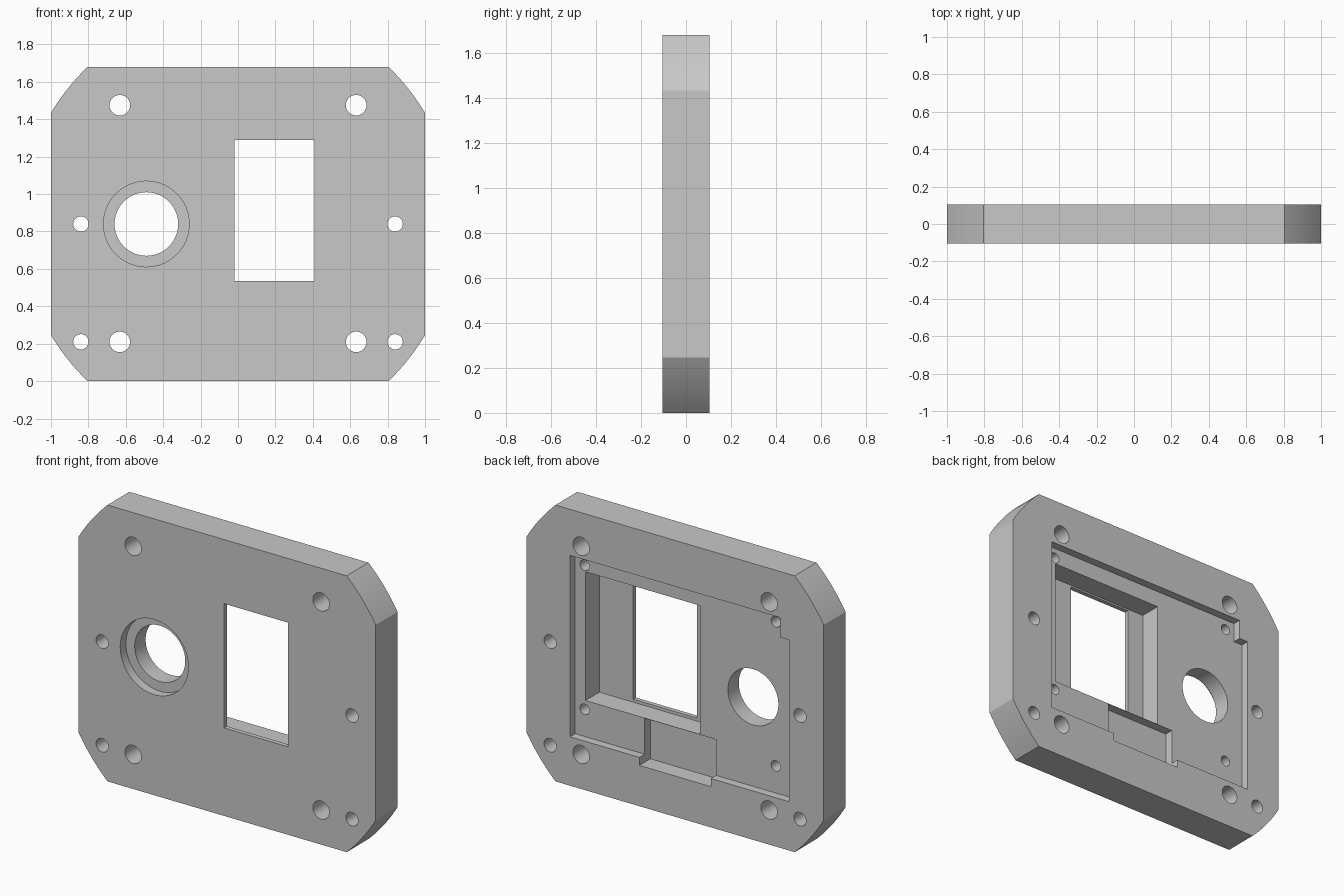
import bpy, bmesh, math

cube = bpy.data.objects.get("Cube")
if cube:
    bpy.data.objects.remove(cube, do_unlink=True)

FRONT, BACK = -0.105, 0.105
MID_Z = 0.84
OVER = 0.05          # how far cutters reach past a surface

grey = bpy.data.materials.new("plain grey")
grey.use_nodes = True
colour = (0.58, 0.58, 0.58, 1)
grey.diffuse_color = colour
grey.node_tree.nodes["Principled BSDF"].inputs["Base Color"].default_value = colour


def prism(name, outline, y0, y1):
    """Extrude an (x, z) outline from y0 to y1."""
    bm = bmesh.new()
    face = bm.faces.new([bm.verts.new((x, y0, z)) for x, z in outline])
    ext = bmesh.ops.extrude_face_region(bm, geom=[face])
    moved = [g for g in ext["geom"] if isinstance(g, bmesh.types.BMVert)]
    bmesh.ops.translate(bm, verts=moved, vec=(0, y1 - y0, 0))
    bmesh.ops.recalc_face_normals(bm, faces=bm.faces)
    mesh = bpy.data.meshes.new(name)
    bm.to_mesh(mesh)
    bm.free()
    mesh.materials.append(grey)
    obj = bpy.data.objects.new(name, mesh)
    bpy.context.scene.collection.objects.link(obj)
    return obj


def circle(x, z, r, n=48):
    return [(x + r * math.cos(math.tau * i / n), z + r * math.sin(math.tau * i / n))
            for i in range(n)]


def rect(x0, x1, z0, z1):
    return [(x0, z0), (x1, z0), (x1, z1), (x0, z1)]


# Plate: a rectangle whose corners are trimmed by one large circle
R = 1.163
a0 = math.asin(math.sqrt(R * R - 1) / R)
a1 = math.asin(MID_Z / R)
arc = [a0 + (a1 - a0) * i / 10 for i in range(11)]
angles = (arc + [math.pi - a for a in reversed(arc)]
          + [math.pi + a for a in arc] + [-a for a in reversed(arc)])
plate = prism("mounting_plate",
              [(R * math.cos(a), MID_Z + R * math.sin(a)) for a in angles], FRONT, BACK)

cutters = []


def through(outline):
    cutters.append(prism("cutter", outline, FRONT - OVER, BACK + OVER))


def pocket(outline, depth):
    cutters.append(prism("cutter", outline, BACK - depth, BACK + OVER))


# Stepped rear pockets: shallow tray, lower recess, deep window pocket
pocket([(0.707, 0.297), (0.707, 1.40), (-0.707, 1.40),
        (-0.707, 1.28), (-0.767, 1.28), (-0.767, 0.297)], 0.05)
pocket(rect(-0.24, 0.24, 0.248, 0.515), 0.105)
pocket(rect(-0.132, 0.638, 0.517, 1.30), 0.183)

# Window and round opening with its front counterbore
through(rect(-0.02, 0.41, 0.535, 1.29))
through(circle(-0.49, MID_Z, 0.17, 64))
cutters.append(prism("cutter", circle(-0.49, MID_Z, 0.229, 64), FRONT - OVER, FRONT + 0.055))

# Fixing holes, mirrored left and right, and blind holes in the tray
for side in (-1, 1):
    for z in (0.21, 1.475):
        through(circle(side * 0.632, z, 0.055))
    for z in (0.21, MID_Z):
        through(circle(side * 0.84, z, 0.041))
    for z in (0.462, 1.338):
        pocket(circle(side * 0.643, z, 0.032, 32), 0.15)

# Cut everything out and bake the result
for cutter in cutters:
    cutter.hide_render = True
    mod = plate.modifiers.new("cut", "BOOLEAN")
    mod.operation = "DIFFERENCE"
    mod.solver = "EXACT"
    mod.object = cutter
graph = bpy.context.evaluated_depsgraph_get()
graph.update()
baked = bpy.data.meshes.new_from_object(plate.evaluated_get(graph))
plate.modifiers.clear()
plate.data = baked
for cutter in cutters:
    bpy.data.objects.remove(cutter, do_unlink=True)

# Smooth the round walls, keep the edges sharp
bpy.ops.object.select_all(action="DESELECT")
plate.select_set(True)
bpy.context.view_layer.objects.active = plate
bpy.ops.object.shade_smooth_by_angle(angle=math.radians(20))
